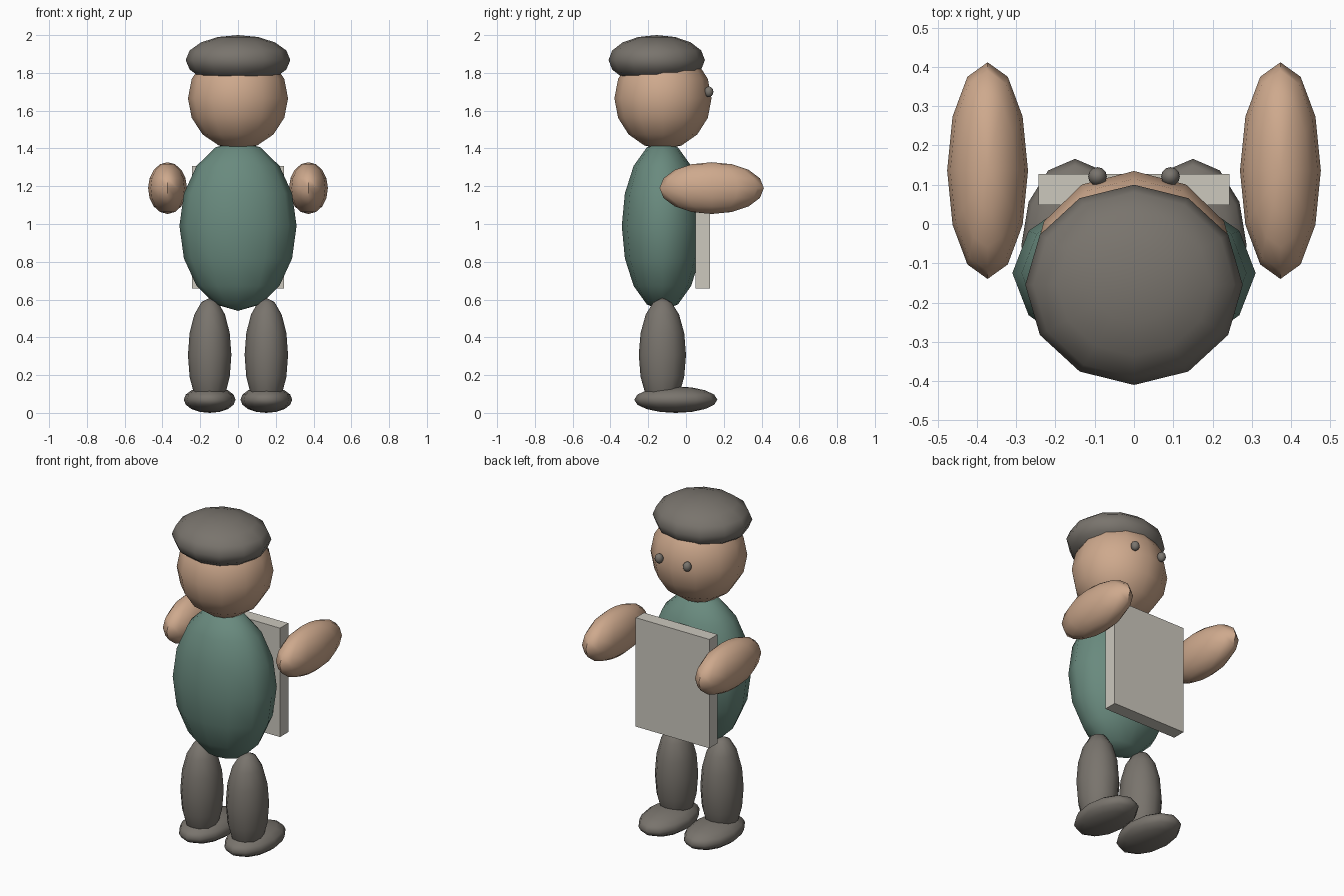
import bpy
import math

if "Cube" in bpy.data.objects:
    bpy.data.objects.remove(bpy.data.objects["Cube"])


def material(name, srgb):
    m = bpy.data.materials.new(name)
    lin = [((c / 255 + 0.055) / 1.055) ** 2.4 for c in srgb]
    m.diffuse_color = (*lin, 1)
    m.use_nodes = True
    m.node_tree.nodes["Principled BSDF"].inputs["Base Color"].default_value = m.diffuse_color
    return m


SKIN = material("skin tan", (206, 169, 141))
GREY = material("warm dark grey", (121, 116, 109))
TEAL = material("muted teal", (105, 138, 126))
PALE = material("pale stone", (204, 200, 190))


def ellipsoid(name, centre, radii, mat):
    """Low-poly smooth ellipsoid: 12 sides, 8 rings, poles on z."""
    bpy.ops.mesh.primitive_uv_sphere_add(segments=12, ring_count=8, radius=1, location=centre)
    ob = bpy.context.object
    ob.name = name
    ob.scale = radii
    bpy.ops.object.transform_apply(location=False, rotation=False, scale=True)
    bpy.ops.object.shade_smooth_by_angle(angle=math.radians(60))
    ob.data.materials.append(mat)
    return ob


# Torso, head and cap
ellipsoid("torso", (0, -0.125, 0.99), (0.31, 0.215, 0.45), TEAL)
ellipsoid("head", (0, -0.122, 1.665), (0.265, 0.257, 0.27), SKIN)
ellipsoid("cap", (0, -0.155, 1.868), (0.277, 0.255, 0.132), GREY)

# Paired limbs, feet and eyes (face looks along +y)
for side, s in (("left", -1), ("right", 1)):
    ellipsoid(side + "_arm", (s * 0.373, 0.136, 1.19), (0.103, 0.276, 0.137), SKIN)
    ellipsoid(side + "_leg", (s * 0.15, -0.125, 0.307), (0.115, 0.125, 0.302), GREY)
    ellipsoid(side + "_foot", (s * 0.15, -0.054, 0.07), (0.137, 0.22, 0.07), GREY)
    ellipsoid(side + "_eye", (s * 0.093, 0.121, 1.70), (0.024, 0.024, 0.028), GREY)

# Apron board on the chest
bpy.ops.mesh.primitive_cube_add(size=1, location=(0, 0.088, 0.983))
board = bpy.context.object
board.name = "apron_board"
board.scale = (0.486, 0.078, 0.65)
bpy.ops.object.transform_apply(location=False, rotation=False, scale=True)
board.data.materials.append(PALE)
